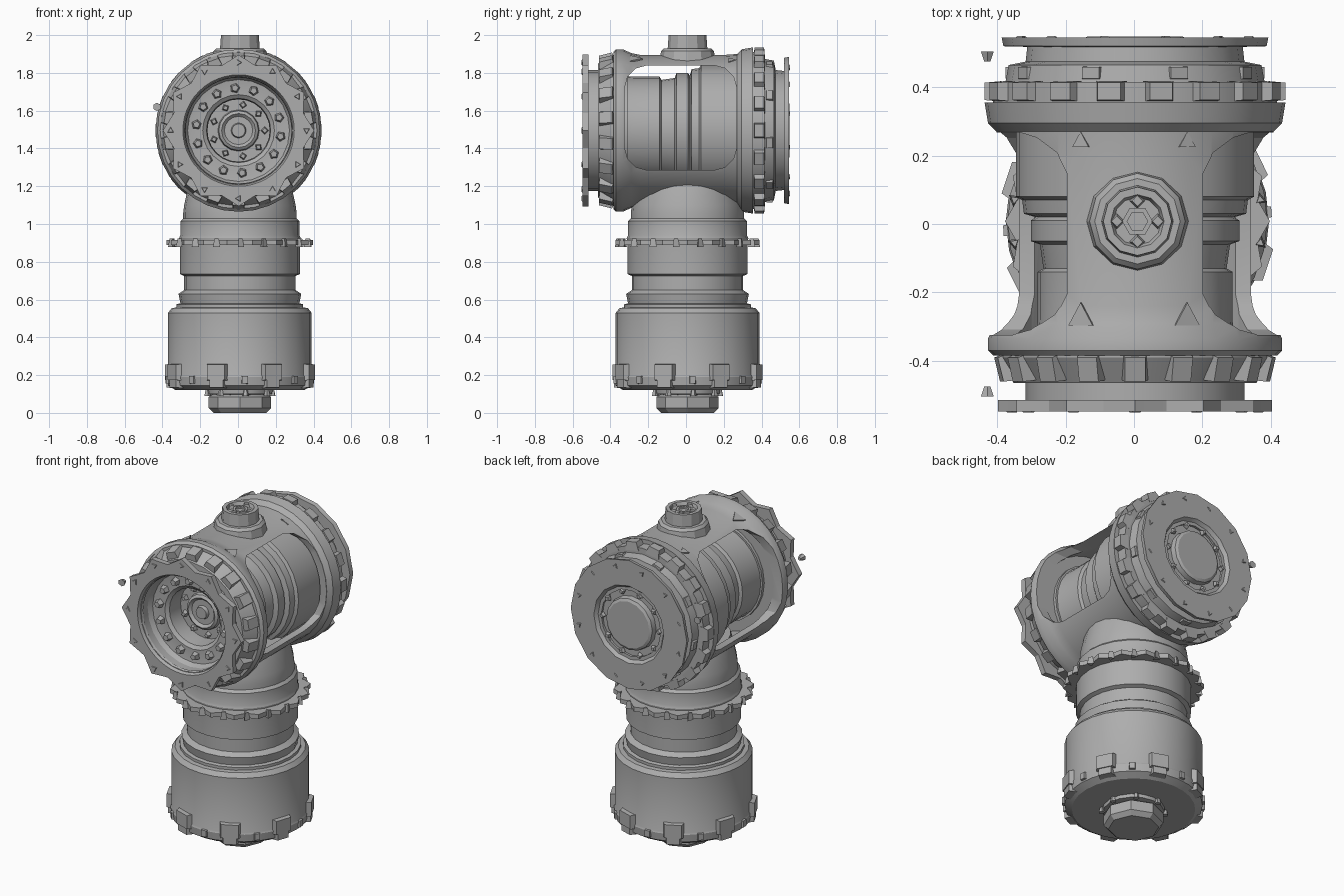
import bpy, bmesh
from math import radians, cos, sin, tau, pi
from mathutils import Matrix

if "Cube" in bpy.data.objects:
    bpy.data.objects.remove(bpy.data.objects["Cube"], do_unlink=True)

grey = bpy.data.materials.new("plain grey metal")
grey.use_nodes = True
colour = (0.42, 0.42, 0.42, 1)
grey.diffuse_color = colour
for node in grey.node_tree.nodes:
    if node.type == "BSDF_PRINCIPLED":
        node.inputs["Base Color"].default_value = colour

# Working frames: world, upright column, and barrel lying along y
WORLD = Matrix()
UP = Matrix.Translation((0.01, 0.008, 0))
BARREL = Matrix.Translation((0.003, 0, 1.495)) @ Matrix.Rotation(radians(-90), 4, "X")
made = []


def finish(name, bm, frame):
    bmesh.ops.remove_doubles(bm, verts=bm.verts, dist=0.0005)
    bmesh.ops.recalc_face_normals(bm, faces=bm.faces)
    bm.transform(frame)
    mesh = bpy.data.meshes.new(name)
    bm.to_mesh(mesh)
    bm.free()
    mesh.materials.append(grey)
    obj = bpy.data.objects.new(name, mesh)
    bpy.context.collection.objects.link(obj)
    made.append(obj)
    return obj


def lathe(name, profile, frame, sides=24, ring=False, teeth=None):
    """Turn (radius, height) points; teeth scales the outer radii in a cycle."""
    bm = bmesh.new()
    outer = max(r for r, h in profile) * 0.95
    loops = []
    for r, h in profile:
        loop = []
        for i in range(sides):
            a = tau * i / sides
            s = r * teeth[i % len(teeth)] if teeth and r > outer else r
            loop.append(bm.verts.new((s * cos(a), s * sin(a), h)))
        loops.append(loop)
    pairs = list(zip(loops, loops[1:]))
    if ring:
        pairs.append((loops[-1], loops[0]))
    for low, high in pairs:
        for i in range(sides):
            j = (i + 1) % sides
            bm.faces.new((low[i], low[j], high[j], high[i]))
    return finish(name, bm, frame)


def tube(name, frame, outer, inner, low, high, sides=24, teeth=None):
    return lathe(name, [(outer, low), (outer, high), (inner, high), (inner, low)],
                 frame, sides, True, teeth)


def blocks(name, frame, count, radius, height, size, turn=0, tilt=0):
    """Ring of wedge-topped lugs."""
    bm = bmesh.new()
    for i in range(count):
        m = (Matrix.Rotation(radians(turn) + tau * i / count, 4, "Z")
             @ Matrix.Translation((radius, 0, height))
             @ Matrix.Rotation(radians(tilt), 4, "Y") @ Matrix.Diagonal((*size, 1)))
        verts = bmesh.ops.create_cube(bm, size=1)["verts"]
        for v in verts:
            if v.co.x > 0:
                v.co.y *= 0.75
                v.co.z *= 0.85
        bmesh.ops.transform(bm, matrix=m, verts=verts)
    return finish(name, bm, frame)


def screws(name, frame, count, radius, height, size, depth, turn=0, sides=5, flip=1):
    """Ring of small tapered screw heads along the frame axis."""
    bm = bmesh.new()
    for i in range(count):
        m = (Matrix.Rotation(radians(turn) + tau * i / count, 4, "Z")
             @ Matrix.Translation((radius, 0, height)) @ Matrix.Diagonal((1, 1, flip, 1)))
        bmesh.ops.create_cone(bm, cap_ends=True, segments=sides, radius1=size,
                              radius2=size * 0.6, depth=depth, matrix=m)
    return finish(name, bm, frame)


# Column: foot nut, base drum, stepped neck and saddle
lathe("foot_nut", [(0, 0), (0.14, 0), (0.165, 0.025), (0.165, 0.085), (0.14, 0.1), (0, 0.1)], UP, 8)
lathe("foot_collar", [(0, 0.08), (0.17, 0.1), (0.175, 0.14), (0, 0.14)], UP, 16)
screws("foot_screws", UP, 8, 0.175, 0.105, 0.018, 0.03, 10)
lathe("base_drum", [(0, 0.12), (0.34, 0.12), (0.38, 0.145), (0.385, 0.19), (0.38, 0.2),
                    (0.38, 0.53), (0.36, 0.555), (0.32, 0.56), (0, 0.56)], UP, 28)
blocks("base_lugs", UP, 8, 0.375, 0.215, (0.055, 0.13, 0.095), 26.5)
blocks("base_lower_lugs", UP, 8, 0.37, 0.16, (0.055, 0.1, 0.06), 26.5)
blocks("base_clips", UP, 8, 0.378, 0.175, (0.03, 0.04, 0.045), 4)
lathe("stepped_neck", [(0, 0.55), (0.335, 0.55), (0.335, 0.575), (0.315, 0.58), (0.325, 0.63),
                       (0.295, 0.65), (0.295, 0.725), (0.318, 0.735), (0.318, 0.885),
                       (0.322, 0.925), (0.315, 0.94), (0.315, 1.015), (0.295, 1.035),
                       (0, 1.035)], UP)
lathe("barrel_saddle", [(0, 1.02), (0.3, 1.02), (0.3, 1.06), (0.295, 1.1), (0.275, 1.19),
                        (0.26, 1.24), (0, 1.24)], UP)
tube("neck_gear_ring", UP, 0.38, 0.3, 0.888, 0.915, 36, (1.02, 0.94))
screws("neck_ring_screws", UP, 18, 0.365, 0.902, 0.022, 0.045, 10, 3)

# Barrel shell with a round-cornered window cut through both sides
shell = lathe("barrel_shell", [(0.415, -0.385), (0.43, -0.37), (0.43, -0.335), (0.41, -0.29),
                               (0.4, -0.24), (0.4, 0.2), (0.405, 0.27), (0.43, 0.295),
                               (0.44, 0.355), (0.362, 0.355), (0.362, -0.385)], BARREL, 32, True)
bm = bmesh.new()
y0, y1, z0, z1, round_off = -0.325, 0.268, 1.285, 1.84, 0.12
outline = []
for cy, cz, start in ((y1, z1, 0), (y0, z1, 1), (y0, z0, 2), (y1, z0, 3)):
    cy += round_off if cy == y0 else -round_off
    cz += round_off if cz == z0 else -round_off
    for step in range(4):
        a = pi / 2 * (start + step / 3)
        outline.append((cy + round_off * cos(a), cz + round_off * sin(a)))
face = bm.faces.new([bm.verts.new((-0.6, y, z)) for y, z in outline])
pushed = bmesh.ops.extrude_face_region(bm, geom=[face])["geom"]
bmesh.ops.translate(bm, vec=(1.2, 0, 0), verts=[g for g in pushed if isinstance(g, bmesh.types.BMVert)])
cutter = finish("window_cutter", bm, WORLD)
made.remove(cutter)
cutter.hide_render = True
cut = shell.modifiers.new("window", "BOOLEAN")
cut.operation = "DIFFERENCE"
cut.solver = "EXACT"
cut.object = cutter
bpy.context.view_layer.objects.active = shell
shell.select_set(True)
bpy.ops.object.modifier_apply(modifier=cut.name)
bpy.data.objects.remove(cutter, do_unlink=True)

# Core seen through the windows
lathe("inner_core", [(0, -0.3), (0.29, -0.33), (0.285, -0.28), (0.285, -0.14), (0.268, -0.13),
                     (0.278, -0.06), (0.305, -0.05), (0.305, 0.01), (0.29, 0.02), (0.325, 0.03),
                     (0.33, 0.07), (0.348, 0.08), (0.348, 0.34), (0, 0.34)], BARREL, 28)
tube("front_bulkhead", BARREL, 0.38, 0.27, -0.38, -0.328)

# Front end: lugged hub, open star plate, recessed screw flange and stud
lathe("front_hub", [(0.4, -0.37), (0.4, -0.39), (0.355, -0.465), (0.285, -0.465), (0.265, -0.43),
                    (0.265, -0.37)], BARREL, 24, True)
blocks("front_lugs", BARREL, 18, 0.38, -0.42, (0.05, 0.08, 0.085), 10, 14)
tube("front_neck", BARREL, 0.32, 0.285, -0.53, -0.46)
lathe("front_star_plate", [(0.355, -0.548), (0.355, -0.515), (0.28, -0.515), (0.295, -0.548)],
      BARREL, 48, True, (1.13, 1.05, 1, 1.05))
screws("star_plate_screws", BARREL, 12, 0.36, -0.547, 0.025, 0.01, 0, 3, -1)
lathe("front_screw_flange", [(0.3, -0.445), (0.255, -0.435), (0.19, -0.435), (0.17, -0.42),
                             (0.165, -0.36), (0.165, -0.31), (0.3, -0.31)], BARREL, 24, True)
screws("front_flange_screws", BARREL, 14, 0.225, -0.445, 0.03, 0.04, 8, 5, -1)
lathe("front_stud", [(0, -0.36), (0.035, -0.36), (0.04, -0.34), (0.075, -0.34), (0.09, -0.355),
                     (0.105, -0.345), (0.11, -0.32), (0.18, -0.32), (0.18, -0.29), (0, -0.29)],
      BARREL, 16)
screws("front_bore_screws", BARREL, 9, 0.138, -0.33, 0.022, 0.03, 0, 4, -1)

# Back end: lugged hub and closed round plate with a stepped recess
tube("back_lug_ring", BARREL, 0.415, 0.26, 0.35, 0.415)
blocks("back_lugs", BARREL, 18, 0.415, 0.388, (0.05, 0.09, 0.06))
lathe("back_hub", [(0.38, 0.41), (0.37, 0.465), (0.32, 0.475), (0.315, 0.52), (0.2, 0.52),
                   (0.2, 0.41)], BARREL, 20, True)
blocks("back_hub_lugs", BARREL, 9, 0.36, 0.442, (0.04, 0.07, 0.04), 10)
lathe("back_plate", [(0.385, 0.52), (0.39, 0.545), (0.235, 0.545), (0.22, 0.525), (0.2, 0.525),
                     (0.2, 0.515)], BARREL, 16, True)
lathe("back_centre_cap", [(0, 0.548), (0.14, 0.548), (0.155, 0.54), (0.16, 0.51), (0.21, 0.51),
                          (0.21, 0.45), (0, 0.45)], BARREL, 16)
screws("back_plate_screws", BARREL, 12, 0.345, 0.546, 0.02, 0.008, 15, 3)
screws("back_recess_clips", BARREL, 10, 0.19, 0.528, 0.02, 0.02, 0, 4)

# Top port with a shallow socket
lathe("top_port", [(0, 1.84), (0.15, 1.86), (0.14, 1.915), (0.125, 1.93), (0.105, 1.93),
                   (0.1, 2), (0.078, 2), (0.07, 1.98), (0, 1.98)], UP, 12)
screws("port_screws", UP, 4, 0.06, 1.985, 0.026, 0.028, 90, 4)
tube("port_socket_ring", UP, 0.045, 0.03, 1.97, 1.992, 6)

# Triangular marker plates on the barrel shoulders
for side in (-1, 1):
    for y, size in ((0.24, 0.03), (-0.275, 0.045)):
        bm = bmesh.new()
        place = (Matrix.Translation((side * 0.155, y, 1.866 if y > 0 else 1.874))
                 @ Matrix.Rotation(side * radians(23), 4, "Y"))
        bmesh.ops.create_cone(bm, cap_ends=True, segments=3, radius1=size, radius2=size,
                              depth=0.009, matrix=place)
        finish("shoulder_marker", bm, WORLD)

# Loose screws standing off the right of each end plate
for end in (-1, 1):
    bm = bmesh.new()
    place = Matrix.Translation((-0.432, -0.125, end * 0.49))
    bmesh.ops.create_cone(bm, cap_ends=True, segments=6, radius1=0.022, radius2=0.01,
                          depth=0.03, matrix=place @ Matrix.Diagonal((1, 1, -end, 1)))
    finish("loose_screw", bm, BARREL)

bpy.ops.object.select_all(action="DESELECT")
for obj in made:
    obj.select_set(True)
bpy.context.view_layer.objects.active = shell
bpy.ops.object.shade_smooth_by_angle(angle=radians(28))
